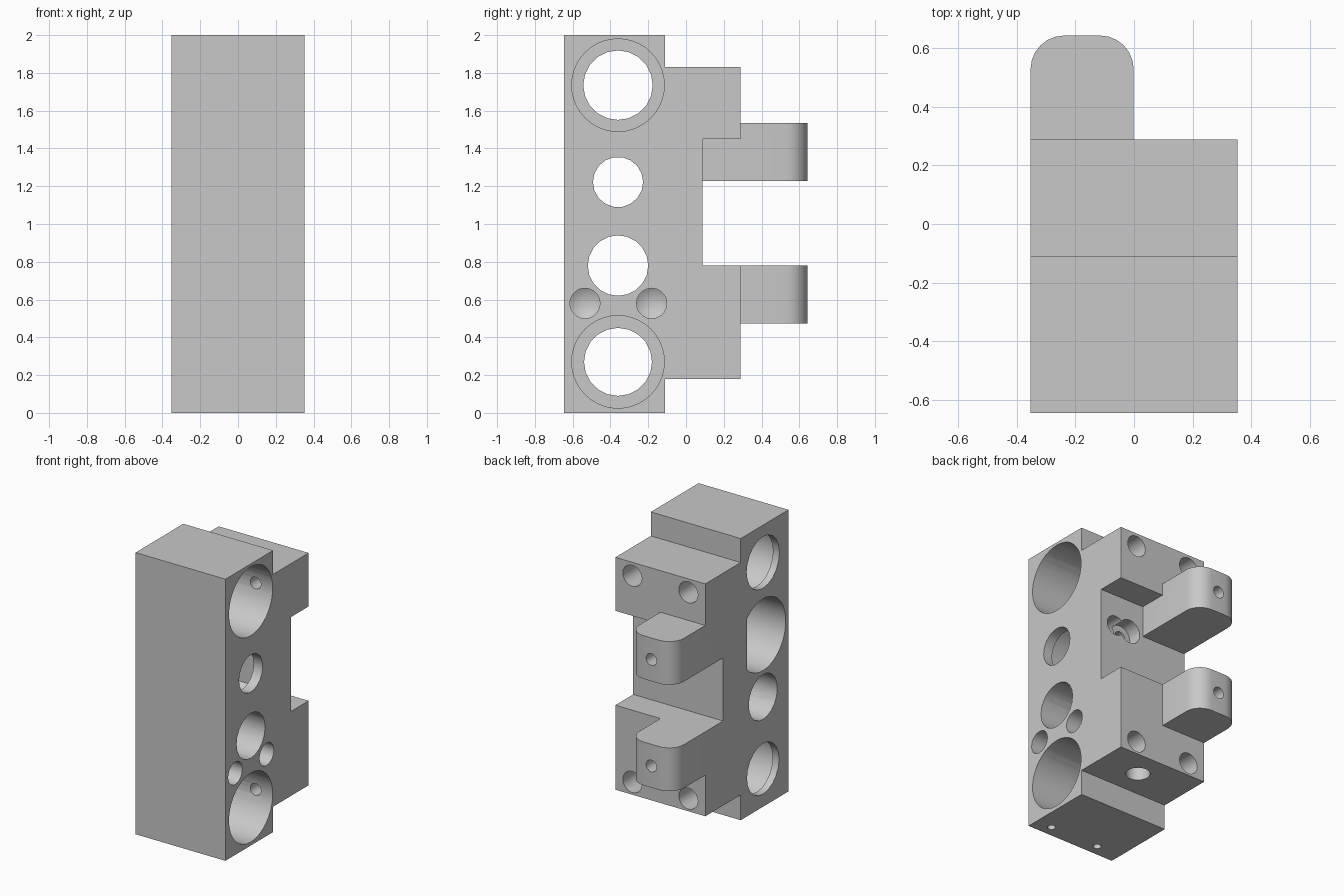
import bpy, bmesh, math
from mathutils import Vector, Matrix

cube = bpy.data.objects.get("Cube")
if cube:
    bpy.data.objects.remove(cube)

W = 0.353  # half width of the block

grey = bpy.data.materials.new("machined_grey")
grey.use_nodes = True
grey.diffuse_color = (0.58, 0.58, 0.58, 1)
grey.node_tree.nodes["Principled BSDF"].inputs["Base Color"].default_value = (0.58, 0.58, 0.58, 1)


def make_object(name, bm):
    bmesh.ops.recalc_face_normals(bm, faces=bm.faces)
    mesh = bpy.data.meshes.new(name)
    bm.to_mesh(mesh)
    bm.free()
    mesh.materials.append(grey)
    obj = bpy.data.objects.new(name, mesh)
    bpy.context.collection.objects.link(obj)
    return obj


def prism(name, points, shift):
    """Closed solid: a planar outline of 3D points swept by a shift vector."""
    bm = bmesh.new()
    near = [bm.verts.new(p) for p in points]
    far = [bm.verts.new(Vector(p) + Vector(shift)) for p in points]
    bm.faces.new(near)
    bm.faces.new(far[::-1])
    for i in range(len(points)):
        bm.faces.new((near[i - 1], near[i], far[i], far[i - 1]))
    return make_object(name, bm)


def combine(target, tool, operation):
    """Apply a boolean, trying the second solver if the first changes nothing."""
    bpy.ops.object.select_all(action='DESELECT')
    bpy.context.view_layer.objects.active = target
    target.select_set(True)
    before = len(target.data.vertices)
    for solver in ('EXACT', 'FLOAT'):
        mod = target.modifiers.new("join", 'BOOLEAN')
        mod.operation, mod.solver, mod.object = operation, solver, tool
        bpy.ops.object.modifier_apply(modifier=mod.name)
        if len(target.data.vertices) != before:
            break
    bpy.data.objects.remove(tool)


def drill(target, start, direction, radius, depth, tip=False, sides=20):
    """Cut a round hole, with an optional conical bottom."""
    d = Vector(direction)
    lead = 0.02
    bm = bmesh.new()
    bmesh.ops.create_cone(bm, cap_ends=True, segments=sides, radius1=radius,
                          radius2=radius, depth=depth + lead)
    if tip:
        end = max(bm.faces, key=lambda f: f.calc_center_median().z)
        centre = bmesh.ops.poke(bm, faces=[end])["verts"][0]
        centre.co.z += radius * 0.6
    place = Matrix.Translation(Vector(start) + d * (depth - lead) / 2)
    turn = Vector((0, 0, 1)).rotation_difference(d).to_matrix().to_4x4()
    bm.transform(place @ turn)
    combine(target, make_object("drill", bm), 'DIFFERENCE')


# Main block: stepped side profile with a notch in the back
profile = [(-0.645, 0), (-0.11, 0), (-0.11, 0.18), (0.288, 0.18), (0.288, 0.78),
           (0.088, 0.78), (0.088, 1.45), (0.288, 1.45), (0.288, 1.83),
           (-0.11, 1.83), (-0.11, 2), (-0.645, 2)]
block = prism("hinge_block", [(-W, y, z) for y, z in profile], (2 * W, 0, 0))

# Large stepped bores at top and bottom, with a thin lip on one side
for z, r in ((1.735, 0.184), (0.27, 0.18)):
    drill(block, (W, -0.36, z), (-1, 0, 0), 0.245, 2 * W - 0.05, sides=40)
    drill(block, (W, -0.36, z), (-1, 0, 0), r, 2 * W + 0.02)

# Middle bore: flat-sided pocket from one side, smaller hole on the other
pocket = []
for i in range(40):
    a = math.tau * i / 40
    if math.cos(a) < 0.72:
        pocket.append((-W - 0.02, -0.36 + 0.255 * math.cos(a), 1.222 + 0.255 * math.sin(a)))
combine(block, prism("pocket", pocket, (2 * W - 0.05, 0, 0)), 'DIFFERENCE')
drill(block, (W, -0.36, 1.222), (-1, 0, 0), 0.133, 0.2, sides=18)

# Plain cross hole and the two blind holes below it
drill(block, (W, -0.36, 0.78), (-1, 0, 0), 0.16, 2 * W + 0.02)
for y in (-0.535, -0.182):
    drill(block, (W, y, 0.58), (-1, 0, 0), 0.08, 0.22, tip=True)

# Mounting holes from the back into the large bores
for x in (-0.22, 0.22):
    for z in (0.27, 1.735):
        drill(block, (x, 0.288, z), (0, -1, 0), 0.075, 0.25)
        drill(block, (x, 0.288, z), (0, -1, 0), 0.042, 0.5, sides=16)

# Pair of overlapping holes in the notch
drill(block, (0.23, 0.088, 1.225), (0, -1, 0), 0.07, 0.15)
drill(block, (0.11, 0.088, 1.225), (0, -1, 0), 0.085, 0.1)
drill(block, (0.11, 0.088, 1.225), (0, -1, 0), 0.042, 0.35, sides=16)

# Blind holes in the shoulders and end faces
for shoulder, end, d in ((1.83, 2, -1), (0.18, 0, 1)):
    drill(block, (0.043, 0.09, shoulder), (0, 0, d), 0.08, 0.2, tip=True)
    for x in (-0.16, 0.227):
        drill(block, (x, -0.565, end), (0, 0, d), 0.027, 0.1, tip=True, sides=16)

# Thin holes running the full height
for x in (-0.199, 0.265):
    drill(block, (x, -0.482, 2), (0, 0, -1), 0.021, 2.02, sides=12)


# Hinge lugs with rounded outer corners, a pin hole and a set screw hole
def lug_outline(z, back=0.05, tip=0.643, right=-0.001, r=0.115, steps=6):
    pts = [(-W, back, z), (right, back, z)]
    for cx, first in ((right - r, 0), (-W + r, 90)):
        for i in range(steps + 1):
            a = math.radians(first + 90 * i / steps)
            pts.append((cx + r * math.cos(a), tip - r + r * math.sin(a), z))
    return pts


for low, high in ((0.472, 0.78), (1.228, 1.535)):
    lug = prism("lug", lug_outline(high), (0, 0, low - high))
    drill(lug, (-0.178, 0.424, high), (0, 0, -1), 0.071, high - low + 0.02, sides=16)
    drill(lug, (-0.178, 0.643, (low + high) / 2), (0, -1, 0), 0.042, 0.2, sides=16)
    combine(block, lug, 'UNION')

# Smooth hole walls and lug corners, sharp machined edges
bpy.ops.object.select_all(action='DESELECT')
block.select_set(True)
bpy.context.view_layer.objects.active = block
bpy.ops.object.shade_smooth_by_angle(angle=math.radians(32))
